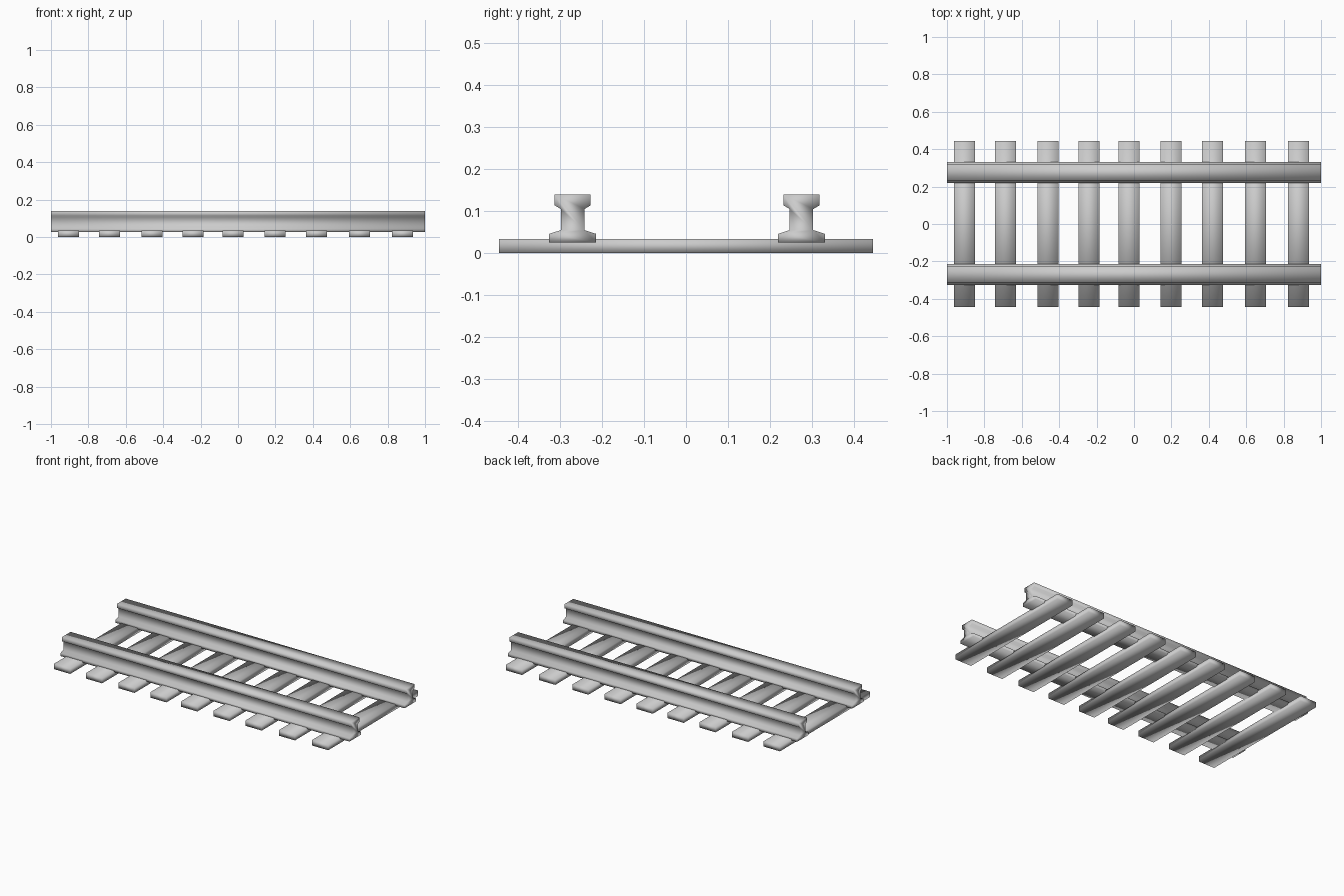
import bpy, bmesh

if "Cube" in bpy.data.objects:
    bpy.data.objects.remove(bpy.data.objects["Cube"])


def extrude_profile(name, profile, center, length, axis):
    """Closed prism: profile points are (across, z), swept along the x or y axis."""
    bm = bmesh.new()

    def place(a, z, t):
        return bm.verts.new((t, a, z) if axis == 'X' else (a, t, z))

    start = [place(a, z, -length / 2) for a, z in profile]
    end = [place(a, z, length / 2) for a, z in profile]
    n = len(profile)
    for i in range(n):
        j = (i + 1) % n
        bm.faces.new((start[i], start[j], end[j], end[i]))
    bm.faces.new(start)
    bm.faces.new(end[::-1])
    bmesh.ops.recalc_face_normals(bm, faces=bm.faces)
    for f in bm.faces:
        f.smooth = True  # soft shading over the simple shape
    mesh = bpy.data.meshes.new(name)
    bm.to_mesh(mesh)
    bm.free()
    obj = bpy.data.objects.new(name, mesh)
    obj.location = center
    bpy.context.collection.objects.link(obj)
    return obj


# Rails: flat foot, narrow web, wide head
half = [(0.056, 0.026), (0.056, 0.046), (0.028, 0.055),
        (0.028, 0.105), (0.043, 0.114), (0.043, 0.14)]
rail_profile = half + [(-a, z) for a, z in reversed(half)]
for side, y in (("front", -0.27), ("back", 0.275)):
    extrude_profile(f"{side}_rail", rail_profile, (0, y, 0), 2.0, 'X')

# Sleepers, slightly unevenly spaced
sleeper_profile = [(-0.056, 0), (0.056, 0), (0.056, 0.034), (-0.056, 0.034)]
sleeper_x = (-0.906, -0.686, -0.461, -0.24, -0.026, 0.197, 0.42, 0.65, 0.88)
for i, x in enumerate(sleeper_x, 1):
    extrude_profile(f"sleeper_{i}", sleeper_profile, (x, 0, 0), 0.89, 'Y')
